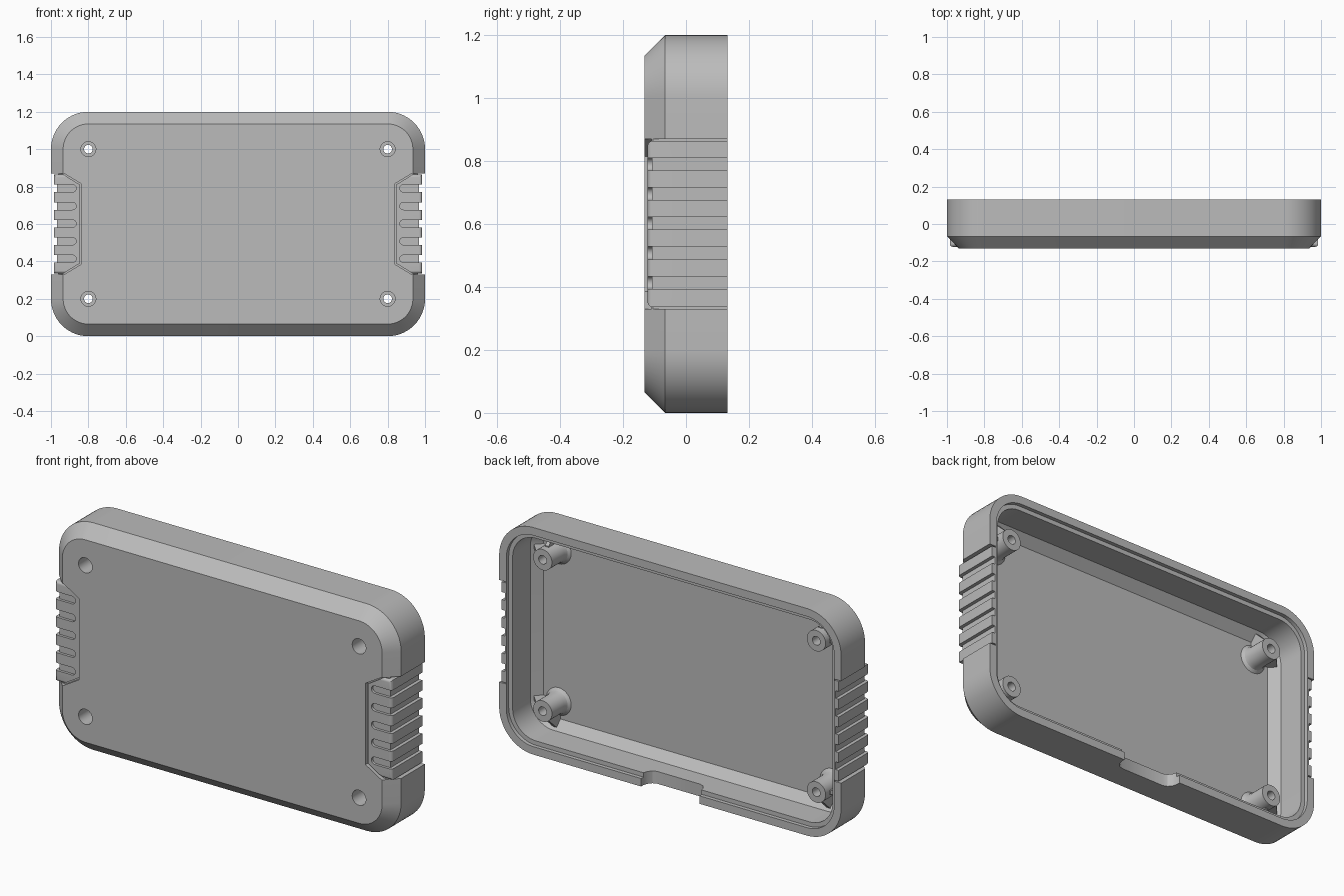
import bpy, bmesh, math

if "Cube" in bpy.data.objects:
    bpy.data.objects.remove(bpy.data.objects["Cube"])

grey = bpy.data.materials.new("plain grey")
grey.use_nodes = True
grey.diffuse_color = (0.5, 0.5, 0.5, 1)
grey.node_tree.nodes["Principled BSDF"].inputs["Base Color"].default_value = (0.5, 0.5, 0.5, 1)

MID = 0.6          # height of the centre line
FRONT, RIM = -0.132, 0.132
SIDES = (-1, 1)


def finish(name, bm):
    bmesh.ops.recalc_face_normals(bm, faces=bm.faces)
    mesh = bpy.data.meshes.new(name)
    bm.to_mesh(mesh)
    bm.free()
    mesh.materials.append(grey)
    obj = bpy.data.objects.new(name, mesh)
    bpy.context.collection.objects.link(obj)
    return obj


def add_prism(bm, pts, lo, hi, axis="y"):
    """Extrude a 2D outline along one axis."""
    place = {"x": lambda u, v, t: (t, u, v),
             "y": lambda u, v, t: (u, t, v),
             "z": lambda u, v, t: (u, v, t)}[axis]
    a = [bm.verts.new(place(u, v, lo)) for u, v in pts]
    b = [bm.verts.new(place(u, v, hi)) for u, v in pts]
    n = len(pts)
    bm.faces.new(a)
    bm.faces.new(b)
    for i in range(n):
        j = (i + 1) % n
        bm.faces.new((a[i], a[j], b[j], b[i]))


def prisms(name, items):
    bm = bmesh.new()
    for item in items:
        add_prism(bm, *item)
    return finish(name, bm)


def rounded_outline(inset, steps=14):
    """Rounded rectangle in x and z, drawn in from the outer edge."""
    r, pts = 0.2 - inset, []
    for k, (sx, sz) in enumerate(((1, 1), (-1, 1), (-1, -1), (1, -1))):
        for i in range(steps + 1):
            a = math.pi / 2 * (k + i / steps)
            pts.append((sx * 0.8 + r * math.cos(a), MID + sz * 0.4 + r * math.sin(a)))
    return pts


def stacked(name, levels):
    """Solid through a stack of rounded outlines given as (inset, y)."""
    bm = bmesh.new()
    rings = [[bm.verts.new((x, y, z)) for x, z in rounded_outline(inset)] for inset, y in levels]
    for a, b in zip(rings, rings[1:]):
        for i in range(len(a)):
            j = (i + 1) % len(a)
            bm.faces.new((a[i], a[j], b[j], b[i]))
    bm.faces.new(rings[0])
    bm.faces.new(rings[-1])
    return finish(name, bm)


def circle(x, z, r, n=32):
    return [(x + r * math.cos(math.tau * i / n), z + r * math.sin(math.tau * i / n)) for i in range(n)]


def combine(target, tool, operation="DIFFERENCE"):
    tool.hide_render = True
    mod = target.modifiers.new("cut", "BOOLEAN")
    mod.operation, mod.solver, mod.object = operation, "EXACT", tool
    bpy.context.view_layer.objects.active = target
    bpy.ops.object.modifier_apply(modifier=mod.name)
    bpy.data.objects.remove(tool)


def box(x0, x1, z0, z1):
    return [(x0, z0), (x1, z0), (x1, z1), (x0, z1)]


def grip_outline(s, gap, outer):
    h = 0.27 - gap
    half = [(outer, h), (0.93 + gap / 2, h), (0.838 + gap, h - 0.055)]
    return [(s * x, MID + z) for x, z in half] + [(s * x, MID - z) for x, z in reversed(half)]


# Chamfered outer body
shell = stacked("shell", [(0.065, FRONT), (0, -0.066), (0, RIM)])

# Recesses for the side grips
combine(shell, prisms("grip_recess", [(grip_outline(s, 0, 1.1), -0.3, -0.11) for s in SIDES]))
combine(shell, prisms("side_recess", [(box(*sorted((s * 0.962, s * 1.1)), MID - 0.27, MID + 0.27),
                                       -0.3, 0.3) for s in SIDES]))

# Grip blocks with rounded front edges
bm = bmesh.new()
for s in SIDES:
    add_prism(bm, grip_outline(s, 0.006, 0.985), -0.122, RIM)
front_edges = [e for e in bm.edges if all(v.co.y < -0.12 and abs(v.co.x) > 0.9 for v in e.verts)]
bmesh.ops.recalc_face_normals(bm, faces=bm.faces)
bmesh.ops.bevel(bm, geom=front_edges, offset=0.016, segments=5, profile=0.5, affect="EDGES")
combine(shell, finish("grip_blocks", bm), "UNION")

# Finger slots wrapping from the front to the sides
heights = [MID + 0.002 + 0.094 * k for k in range(-2, 3)]
slots, grooves = [], []
for s in SIDES:
    for z in heights:
        arc = [math.pi * (0.5 + i / 12) for i in range(13)]
        pts = [(s * (0.885 + 0.02 * math.cos(a)), z + 0.02 * math.sin(a)) for a in arc]
        slots.append((pts + [(s * 1.1, z - 0.02), (s * 1.1, z + 0.02)], -0.3, -0.108))
        grooves.append((box(*sorted((s * 0.967, s * 1.1)), z - 0.02, z + 0.02), -0.3, 0.3))
combine(shell, prisms("slot_cutter", slots))
combine(shell, prisms("groove_cutter", grooves))

# Cavity with a stepped lip and a chamfered floor
combine(shell, stacked("cavity", [(0.11, -0.08), (0.065, -0.035), (0.065, 0.112),
                                  (0.042, 0.112), (0.042, 0.3)]))

# Cable notch in the bottom wall
half = [(0.17, 0.3), (0.17, 0.115), (0.163, 0.09), (0.147, 0.07), (0.125, 0.062)]
notch = half + [(-x, y) for x, y in reversed(half)]
combine(shell, prisms("notch_cutter", [(notch, -0.1, 0.1, "z")]))

# Screw holes
corners = [(sx, sz) for sx in SIDES for sz in SIDES]
combine(shell, prisms("hole_cutter", [(circle(sx * 0.8, MID + sz * 0.4, 0.04), -0.3, -0.05)
                                      for sx, sz in corners]))
parts = [shell]

# Hollow screw posts and their gussets
profile = [(0.04, -0.1), (0.04, -0.01), (0.023, -0.01), (0.023, 0.055), (0.055, 0.055),
           (0.055, -0.05), (0.06, -0.068), (0.075, -0.082), (0.075, -0.1)]
for sx, sz in corners:
    cx, cz = sx * 0.8, MID + sz * 0.4
    label = ("upper" if sz > 0 else "lower") + ("_left" if sx > 0 else "_right")
    bm = bmesh.new()
    rings = [[bm.verts.new((x, y, z)) for x, z in circle(cx, cz, r)] for r, y in profile]
    for a, b in zip(rings, rings[1:] + rings[:1]):
        for i in range(len(a)):
            j = (i + 1) % len(a)
            bm.faces.new((a[i], a[j], b[j], b[i]))
    parts.append(finish(label + "_post", bm))
    rib = [(0.046, -0.09), (0.046, 0.02), (0.06, 0.02), (0.125, -0.05), (0.125, -0.09)]
    parts.append(prisms(label + "_gussets", [
        ([(cx + sx * d, y) for d, y in rib], cz - 0.01, cz + 0.01, "z"),
        ([(y, cz + sz * d) for d, y in rib], cx - 0.01, cx + 0.01, "x")]))

# Smooth curves, sharp corners
bpy.ops.object.select_all(action="DESELECT")
for obj in parts:
    obj.select_set(True)
bpy.context.view_layer.objects.active = shell
bpy.ops.object.shade_smooth_by_angle(angle=math.radians(30))
